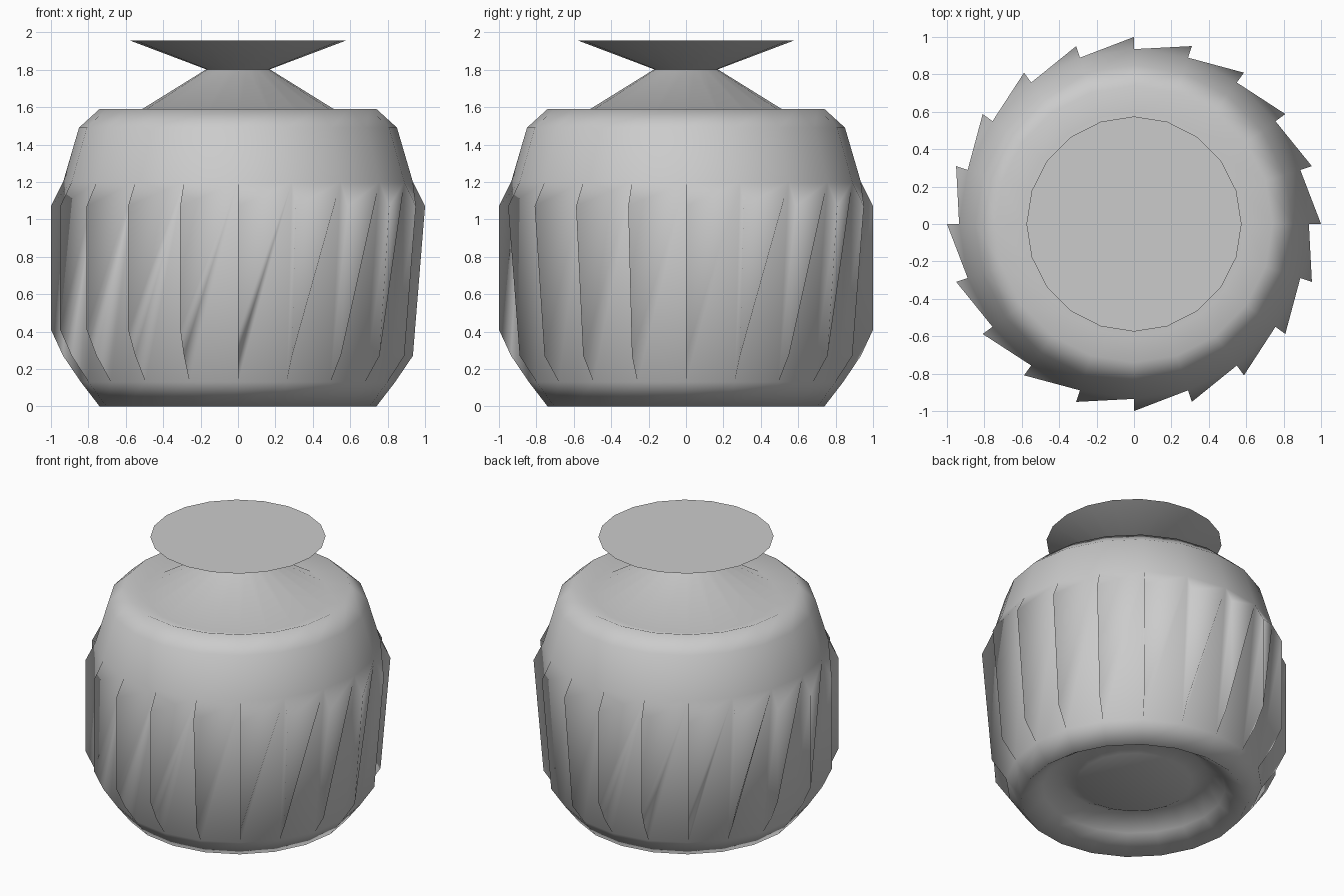
import bpy, bmesh, math

if "Cube" in bpy.data.objects:
    bpy.data.objects.remove(bpy.data.objects["Cube"])

N = 20
STEP = 2 * math.pi / N


def polar(r, z, i):
    return (r * math.cos(i * STEP), r * math.sin(i * STEP), z)


def finish(bm, name, angle):
    bmesh.ops.remove_doubles(bm, verts=bm.verts, dist=1e-5)
    bmesh.ops.recalc_face_normals(bm, faces=bm.faces)
    me = bpy.data.meshes.new(name)
    bm.to_mesh(me)
    bm.free()
    ob = bpy.data.objects.new(name, me)
    bpy.context.collection.objects.link(ob)
    bpy.ops.object.select_all(action='DESELECT')
    ob.select_set(True)
    bpy.context.view_layer.objects.active = ob
    bpy.ops.object.shade_smooth_by_angle(angle=math.radians(angle))
    return ob


def lathe(bm, profile):
    """Revolve (radius, z) points; radius 0 closes the end."""
    rings = []
    for r, z in profile:
        if r == 0:
            rings.append([bm.verts.new((0, 0, z))] * N)
        else:
            rings.append([bm.verts.new(polar(r, z, i)) for i in range(N)])
    for a, b in zip(rings, rings[1:]):
        for i in range(N):
            j = (i + 1) % N
            bm.faces.new(list(dict.fromkeys((a[i], a[j], b[j], b[i]))))


def stave_edge(i):
    """Raised edge of stave i; those on the right taper downward."""
    pts = [(.84, .13), (.935, .27), (1, .41), (1, 1.07), (.935, 1.2)]
    if math.cos(i * STEP) > .1:
        pts.pop(2)
    return [polar(r, z, i) for r, z in pts]


# Jar body: dished underside, staved wall, shoulder, rim and conical lid
bm = bmesh.new()
lathe(bm, [(0, .14), (.38, .14), (.48, .19), (.6, .1), (.74, 0), (.84, .13)])
lathe(bm, [(.935, 1.2), (.85, 1.49), (.74, 1.59), (.6, 1.535),
           (.165, 1.805), (0, 1.805)])


def fan(centre, pts):
    for a, b in zip(pts, pts[1:]):
        bm.faces.new([bm.verts.new(p) for p in (centre, a, b)])


for i in range(N):
    near, far = stave_edge(i), stave_edge(i + 1)
    fan(far[-1], near)                    # stave face, flush at its far top corner
    fan(near[0], [far[0], far[-1]])       # recessed wall beside it
    fan(far[0], far[1:])                  # radial step to the next stave
finish(bm, "jar_body_and_lid", 120)

# Flared flat-topped knob
bm = bmesh.new()
lathe(bm, [(0, 1.8), (.165, 1.8), (.575, 1.955), (0, 1.955)])
finish(bm, "knob", 40)
